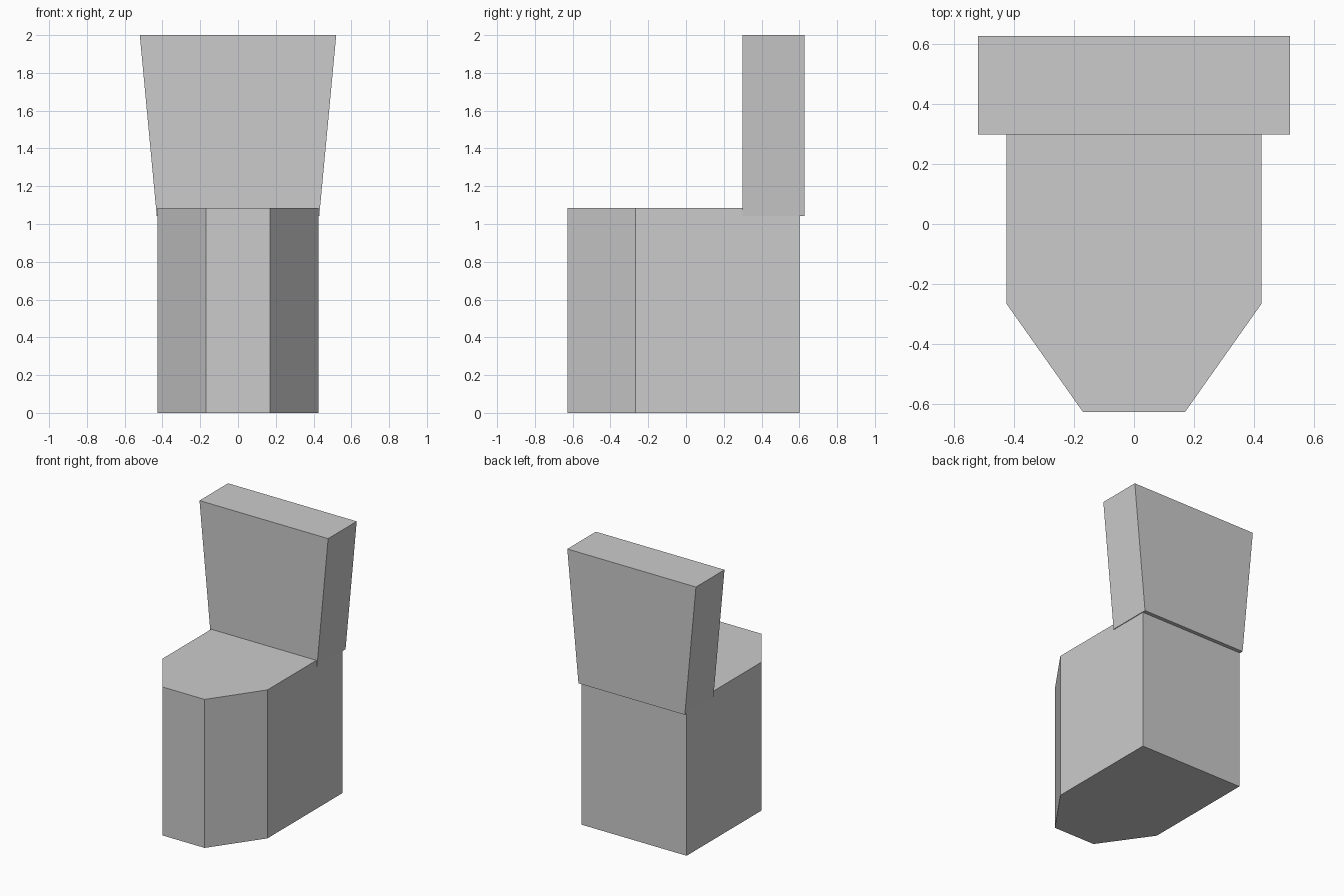
import bpy, bmesh
from mathutils import Vector

if "Cube" in bpy.data.objects:
    bpy.data.objects.remove(bpy.data.objects["Cube"])


def prism(name, profile, offset):
    """Extrude a closed 3D profile along an offset into a solid."""
    bm = bmesh.new()
    face = bm.faces.new([bm.verts.new(p) for p in profile])
    ext = bmesh.ops.extrude_face_region(bm, geom=[face], use_keep_orig=True)
    moved = [g for g in ext["geom"] if isinstance(g, bmesh.types.BMVert)]
    bmesh.ops.translate(bm, verts=moved, vec=Vector(offset))
    bmesh.ops.recalc_face_normals(bm, faces=bm.faces[:])
    mesh = bpy.data.meshes.new(name)
    bm.to_mesh(mesh)
    bm.free()
    obj = bpy.data.objects.new(name, mesh)
    bpy.context.collection.objects.link(obj)
    return obj


def mirrored(half):
    """Close a right-hand half profile across x = 0."""
    return half + [(-x, y, z) for x, y, z in reversed(half)]


# Seat block with a tapered front
prism("seat_base",
      mirrored([(0.425, 0.6, 0), (0.425, -0.267, 0), (0.17, -0.628, 0)]),
      (0, 0, 1.085))

# Backrest slab, flaring toward the top
prism("backrest",
      mirrored([(0.43, 0.298, 1.042), (0.52, 0.298, 2.0)]),
      (0, 0.33, 0))
